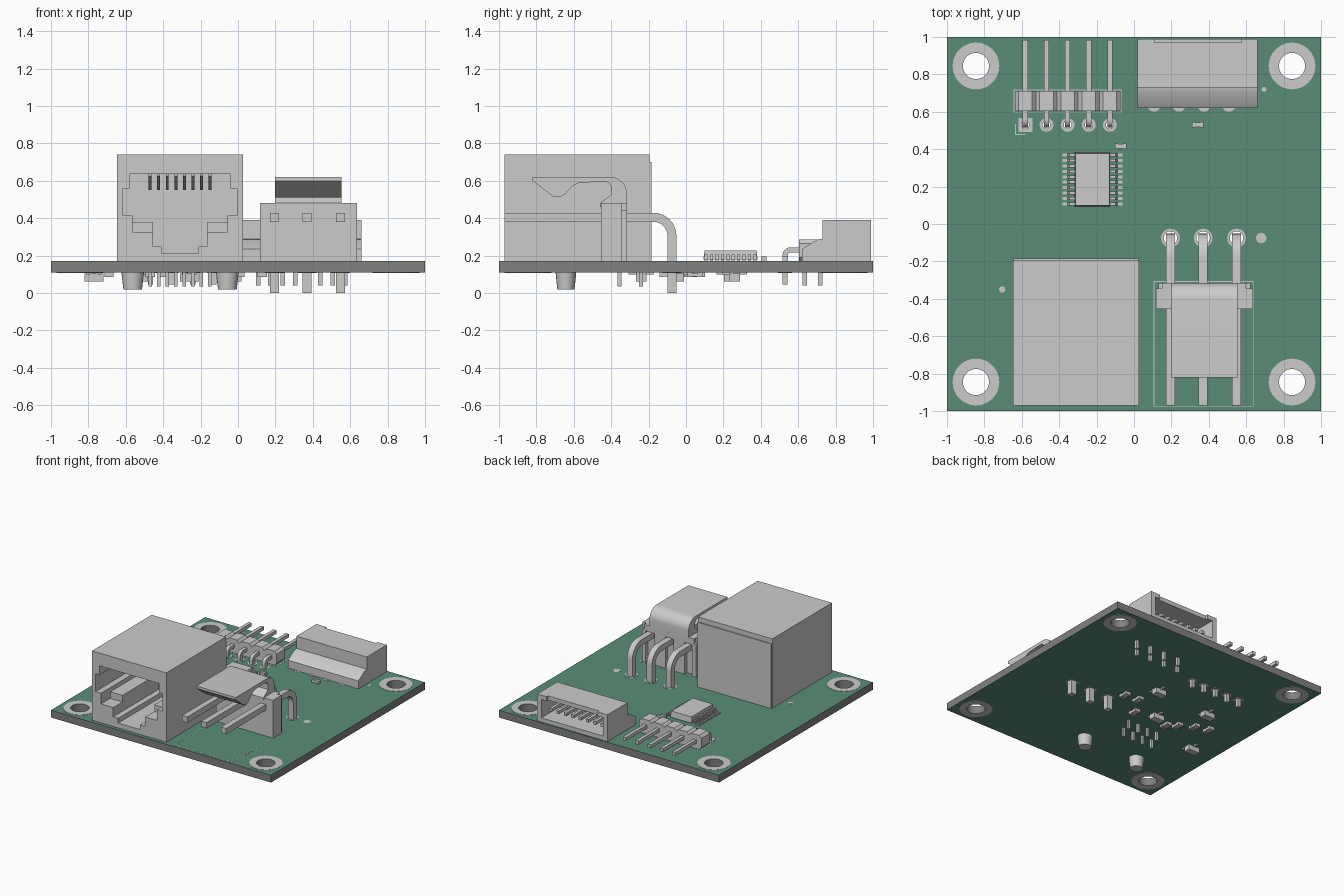
import bpy, bmesh, math

if "Cube" in bpy.data.objects:
    bpy.data.objects.remove(bpy.data.objects["Cube"])

TOP, BOT = 0.17, 0.11


def material(name, rgb):
    m = bpy.data.materials.new(name)
    m.diffuse_color = (*rgb, 1)
    m.use_nodes = True
    m.node_tree.nodes["Principled BSDF"].inputs["Base Color"].default_value = m.diffuse_color
    return m


GREEN = material("solder_mask", (0.10, 0.27, 0.18))
DARK = material("board_core", (0.22, 0.22, 0.22))


def finish(name, bm, mat=None):
    bmesh.ops.recalc_face_normals(bm, faces=bm.faces)
    me = bpy.data.meshes.new(name)
    bm.to_mesh(me)
    bm.free()
    me.shade_smooth()
    me.set_sharp_from_angle(angle=math.radians(30))
    ob = bpy.data.objects.new(name, me)
    bpy.context.collection.objects.link(ob)
    if mat:
        me.materials.append(mat)
    return ob


def prism(name, plane, loops, lo, hi, mat=None):
    """Extrude an outline (extra loops are holes) along the axis normal to plane."""
    cu = bpy.data.curves.new(name, 'CURVE')
    cu.dimensions, cu.fill_mode, cu.extrude = '2D', 'BOTH', (hi - lo) / 2
    for loop in loops:
        sp = cu.splines.new('POLY')
        sp.points.add(len(loop) - 1)
        for p, (u, v) in zip(sp.points, loop):
            p.co = (u, v, 0, 1)
        sp.use_cyclic_u = True
    tmp = bpy.data.objects.new(name, cu)
    bpy.context.collection.objects.link(tmp)
    dg = bpy.context.evaluated_depsgraph_get()
    me = bpy.data.meshes.new_from_object(tmp.evaluated_get(dg))
    bm = bmesh.new()
    bm.from_mesh(me)
    bpy.data.objects.remove(tmp)
    bpy.data.curves.remove(cu)
    bpy.data.meshes.remove(me)
    bmesh.ops.remove_doubles(bm, verts=bm.verts, dist=1e-5)
    for v in bm.verts:
        a, b, c = v.co.x, v.co.y, v.co.z + (lo + hi) / 2
        v.co = {'xy': (a, b, c), 'xz': (a, c, b), 'yz': (c, a, b)}[plane]
    return finish(name, bm, mat)


def boxes(name, items, mat=None):
    """One object from (x0, x1, y0, y1, z0, z1) boxes."""
    bm = bmesh.new()
    for x0, x1, y0, y1, z0, z1 in items:
        vs = bmesh.ops.create_cube(bm, size=1)['verts']
        for v in vs:
            v.co = (x1 if v.co.x > 0 else x0, y1 if v.co.y > 0 else y0, z1 if v.co.z > 0 else z0)
    return finish(name, bm, mat)


def rect(x0, x1, y0, y1):
    return [(x0, y0), (x1, y0), (x1, y1), (x0, y1)]


def circle(x, y, r, n=32):
    return [(x + r * math.cos(2 * math.pi * i / n), y + r * math.sin(2 * math.pi * i / n)) for i in range(n)]


def bent_pin(name, x, tip, y1, h, R, t, bottom, s):
    """Square pin running along y at height h, bending down at y1."""
    yc, zc = y1 - s * R, h - R

    def arc(r):
        return [(yc + s * r * math.sin(a), zc + r * math.cos(a))
                for a in [math.pi / 2 * i / 8 for i in range(9)]]
    outline = [(tip, h + t)] + arc(R + t) + [(y1 + s * t, bottom), (y1 - s * t, bottom)] \
        + arc(R - t)[::-1] + [(tip, h - t)]
    prism(name, 'yz', [outline], x - t, x + t)


# circuit board: core plus solder mask layers, all drilled
mounts = [(sx * 0.845, sy * 0.845) for sx in (-1, 1) for sy in (-1, 1)]
power_x = (0.195, 0.37, 0.548)
header_x = [-0.581 + 0.113 * i for i in range(5)]
drill = [circle(x, y, 0.07) for x, y in mounts] + [circle(x, -0.075, 0.036) for x in power_x] \
    + [circle(x, 0.53, 0.021, 16) for x in header_x]
board = [rect(-1, 1, -1, 1)] + drill
prism("board_core", 'xy', board, BOT + 0.002, TOP - 0.002, DARK)
prism("solder_mask_top", 'xy', board, TOP - 0.002, TOP, GREEN)
prism("solder_mask_bottom", 'xy', board, BOT, BOT + 0.002, GREEN)

# copper rings on both faces
for z in (TOP, BOT - 0.002):
    for x, y in mounts:
        prism("mount_ring", 'xy', [circle(x, y, 0.125), circle(x, y, 0.07)], z, z + 0.002)
    for x in power_x:
        prism("power_pad", 'xy', [circle(x, -0.075, 0.05), circle(x, -0.075, 0.036)], z, z + 0.002)
    for i, x in enumerate(header_x):
        outer = rect(x - 0.037, x + 0.037, 0.493, 0.567) if i == 0 else circle(x, 0.53, 0.037, 20)
        prism("header_pad", 'xy', [outer, circle(x, 0.53, 0.021, 16)], z, z + 0.002)

# printed outlines and marker dots
prism("power_outline", 'xy', [rect(0.105, 0.64, -0.977, -0.305), rect(0.11, 0.635, -0.972, -0.31)], TOP, TOP + 0.001)
prism("header_outline", 'xy', [rect(-0.645, -0.068, 0.595, 0.72), rect(-0.64, -0.073, 0.6, 0.715)], TOP, TOP + 0.001)
boxes("header_corner_mark", [(-0.637, -0.632, 0.478, 0.535, TOP, TOP + 0.001),
                             (-0.637, -0.58, 0.475, 0.48, TOP, TOP + 0.001)])
for x, y, r in ((-0.705, -0.35, 0.017), (0.68, -0.075, 0.028), (0.695, 0.72, 0.013)):
    prism("marker_dot", 'xy', [circle(x, y, r, 20)], TOP, TOP + 0.001)

# network jack: stepped opening mirrored about its centre line
CX = -0.31
half = [(0.10, 0.21), (0.10, 0.25), (0.145, 0.25), (0.145, 0.326), (0.255, 0.326), (0.255, 0.415),
        (0.305, 0.415), (0.305, 0.56), (0.27, 0.56), (0.27, 0.635)]
opening = [(CX + x, z) for x, z in half] + [(CX - x, z) for x, z in half[::-1]]
prism("jack_shell", 'xz', [rect(-0.648, 0.028, TOP, 0.74), opening], -0.97, -0.38)
boxes("jack_rear", [(-0.648, 0.028, -0.38, -0.195, TOP, 0.74), (-0.645, 0.025, -0.195, -0.185, TOP, 0.70)])
boxes("jack_ledges", [(CX + s * 0.2 - 0.055, CX + s * 0.2 + 0.055, -0.85, -0.38, 0.32, 0.38) for s in (-1, 1)])
jack_x = [CX + 0.0455 * (i - 3.5) for i in range(8)]
for x in jack_x:
    prism("jack_contact", 'yz', [[(-0.93, 0.64), (-0.93, 0.625), (-0.5, 0.55), (-0.38, 0.55),
                                  (-0.38, 0.565), (-0.5, 0.565)]], x - 0.008, x + 0.008)
boxes("jack_pins", [(x - 0.01, x + 0.01, y - 0.01, y + 0.01, 0.035, TOP)
                    for i, x in enumerate(jack_x) for y in [(-0.355, -0.24)[i % 2]]])
for x in (-0.563, -0.057):
    bm = bmesh.new()
    bmesh.ops.create_cone(bm, cap_ends=True, segments=24, radius1=0.05, radius2=0.067, depth=0.15)
    for v in bm.verts:
        v.co.x, v.co.y, v.co.z = v.co.x + x, v.co.y * 0.92 - 0.642, v.co.z + 0.095
    finish("jack_post", bm)

# power header: body, ribs behind, locking latch and heavy pins
boxes("power_body", [(0.117, 0.637, -0.455, -0.345, TOP, 0.48), (0.15, 0.60, -0.36, -0.315, 0.43, 0.48)])
boxes("power_ribs", [(x - w, x + w, -0.36, -0.315, TOP, 0.44)
                     for x, w in ((0.147, 0.017), (0.283, 0.05), (0.459, 0.05), (0.605, 0.017))])
bend = [(-0.315 - 0.09 + 0.09 * math.sin(a), 0.53 + 0.09 * math.cos(a))
        for a in [math.pi / 16 * i for i in range(9)]]
inner = [(-0.435 + 0.035 * math.cos(a), 0.56 + 0.035 * math.sin(a))
         for a in [math.pi / 12 * i for i in range(7)]]
latch = [(-0.82, 0.62)] + bend + [(-0.315, 0.46), (-0.46, 0.46), (-0.46, 0.48), (-0.40, 0.525)] + inner \
    + [(-0.57, 0.59), (-0.61, 0.57), (-0.645, 0.53), (-0.675, 0.512), (-0.71, 0.515), (-0.82, 0.60)]
prism("power_latch", 'yz', [latch], 0.197, 0.553)
for x in power_x:
    bent_pin("power_pin", x, -0.97, -0.075, 0.405, 0.10, 0.024, 0.0, 1)

# five-way right-angle header
for x in header_x:
    w, c = 0.0565, 0.02
    prism("header_block", 'xz', [[(x - w + c, TOP), (x + w - c, TOP), (x + w, TOP + c), (x + w, 0.285 - c),
                                  (x + w - c, 0.285), (x - w + c, 0.285), (x - w, 0.285 - c), (x - w, TOP + c)]],
          0.605, 0.712)
    bent_pin("header_pin", x, 0.985, 0.53, 0.23, 0.028, 0.014, 0.045, -1)

# eight-way side-entry connector, opening at the board edge
prism("side_connector_shell", 'xz', [rect(0.02, 0.66, TOP, 0.39), rect(0.06, 0.62, 0.205, 0.355)], 0.76, 0.97)
boxes("side_connector_lip", [(0.02, 0.66, 0.97, 0.99, TOP, 0.205), (0.02, 0.06, 0.97, 0.99, 0.205, 0.39),
                             (0.62, 0.66, 0.97, 0.99, 0.205, 0.39), (0.06, 0.11, 0.97, 0.99, 0.355, 0.39),
                             (0.575, 0.62, 0.97, 0.99, 0.355, 0.39)])
prism("side_connector_back", 'yz', [[(0.62, TOP), (0.76, TOP), (0.76, 0.39), (0.73, 0.39), (0.73, 0.29),
                                     (0.70, 0.285), (0.62, 0.235)]], 0.02, 0.66)
side_x = [0.107 + 0.0667 * i for i in range(8)]
boxes("side_connector_contacts", [(x - 0.012, x + 0.012, 0.76, 0.94, 0.25, 0.275) for x in side_x])
boxes("side_connector_pins", [(x - 0.012, x + 0.012, y - 0.012, y + 0.012, 0.04, TOP)
                              for i, x in enumerate(side_x) for y in [(0.635, 0.717)[i % 2]]])
for x in side_x[::2]:
    prism("side_connector_pad", 'xy', [circle(x, 0.635, 0.035, 20)], TOP, TOP + 0.002)

# chip with gull-wing leads
bm = bmesh.new()
bmesh.ops.create_cube(bm, size=1)
for v in bm.verts:
    k = 0.96 if abs(v.co.z) > 0 and v.co.z > 0 else 1.0
    v.co = (-0.222 + v.co.x * 0.19 * k, 0.238 + v.co.y * 0.29 * k, 0.203 + v.co.z * 0.05)
finish("chip_body", bm)
gull = [(0.09, 0.198), (0.118, 0.198), (0.128, TOP), (0.16, TOP), (0.16, 0.178), (0.134, 0.178),
        (0.124, 0.206), (0.09, 0.206)]
for s in (-1, 1):
    for i in range(10):
        y = 0.238 + 0.029 * (i - 4.5)
        prism("chip_lead", 'xz', [[(-0.222 + s * x, z) for x, z in gull]], y - 0.008, y + 0.008)


# small surface-mount parts: body with two end caps
def chip_part(name, x, y, z0, z1, lx, ly):
    b = 0.003
    items = [(x - lx, x + lx, y - ly, y + ly, z0 + b, z1 - b)]
    for s in (-1, 1):
        if lx > ly:
            items.append((x + s * lx * 0.75 - lx * 0.27, x + s * lx * 0.75 + lx * 0.27, y - ly - b, y + ly + b, z0, z1))
        else:
            items.append((x - lx - b, x + lx + b, y + s * ly * 0.75 - ly * 0.27, y + s * ly * 0.75 + ly * 0.27, z0, z1))
    boxes(name, items)


for x, y in ((0.34, 0.53), (-0.07, 0.415)):
    chip_part("top_capacitor", x, y, TOP, 0.195, 0.03, 0.012)
for x, y in ((0.13, 0.05), (0.01, 0.06), (-0.09, -0.10), (-0.47, -0.05), (-0.40, -0.10), (-0.58, 0.02), (-0.69, 0.05)):
    chip_part("bottom_capacitor", x, y, 0.085, BOT, 0.022, 0.04)

# three-legged transistors under the board
for x, y in ((-0.03, 0.26), (-0.26, -0.04), (-0.53, 0.23), (-0.77, -0.24)):
    legs = [(x + dx - 0.009, x + dx + 0.009, y + dy - 0.022, y + dy + 0.022, 0.098, BOT)
            for dx, dy in ((-0.03, -0.045), (0.03, -0.045), (0, 0.045))]
    boxes("bottom_transistor", [(x - 0.05, x + 0.05, y - 0.028, y + 0.028, 0.062, 0.104)] + legs)
